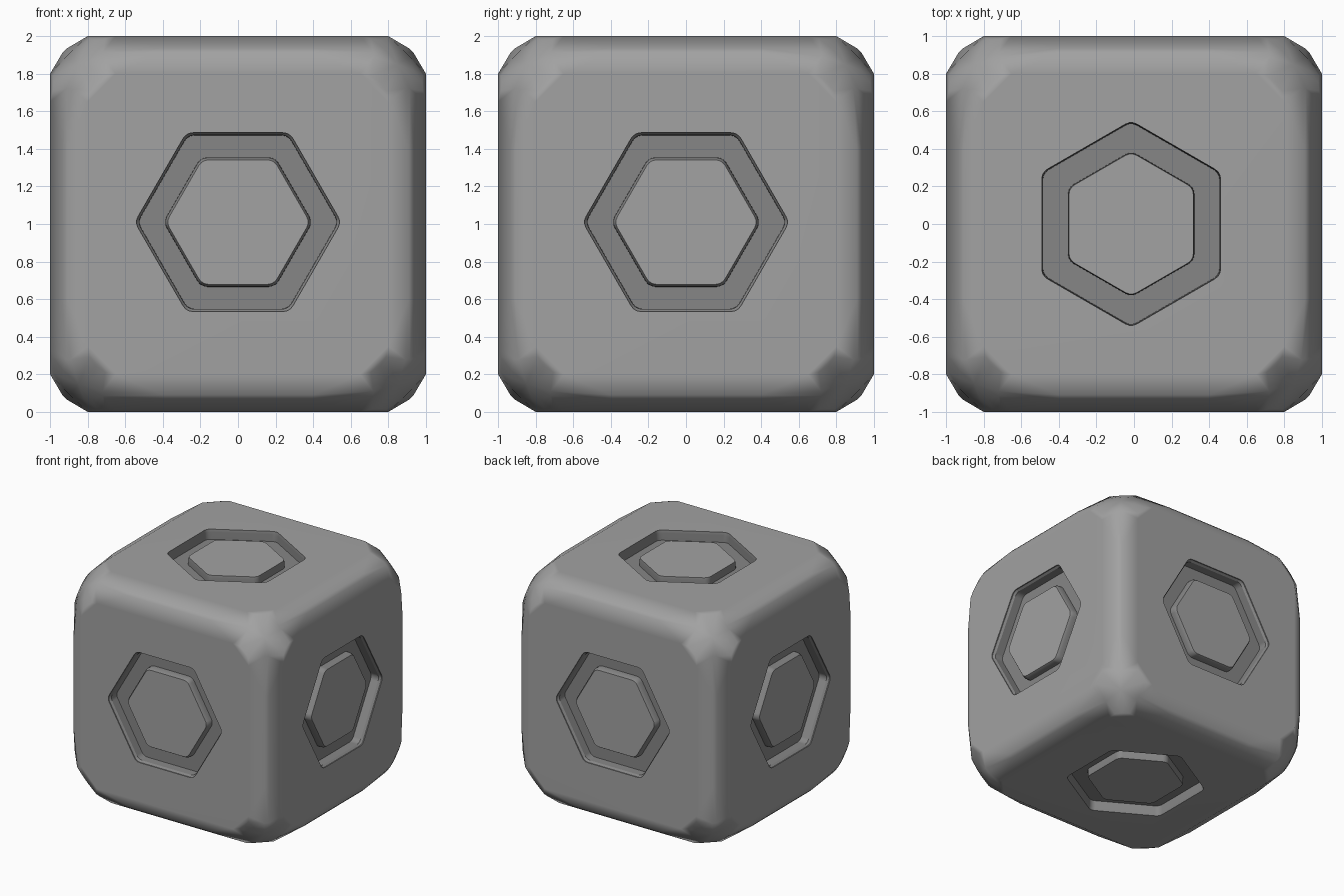
import bpy, bmesh
from math import pi, cos, sin, radians
from mathutils import Vector, Matrix

if "Cube" in bpy.data.objects:
    bpy.data.objects.remove(bpy.data.objects["Cube"])

# The six face frames: local z points out of the body
FACES = {
    "top": Matrix.Identity(3),
    "bottom": Matrix.Rotation(pi, 3, 'Y'),
}
for i, n in enumerate(("front", "right", "back", "left")):
    FACES[n] = Matrix.Rotation(i * pi / 2, 3, 'Z') @ Matrix.Rotation(pi / 2, 3, 'X')


def grey(name, v):
    mat = bpy.data.materials.new(name)
    mat.diffuse_color = (v, v, v, 1)
    mat.use_nodes = True
    mat.node_tree.nodes["Principled BSDF"].inputs["Base Color"].default_value = mat.diffuse_color
    return mat


SHELL, GROOVE = grey("shell_grey", 0.36), grey("groove_grey", 0.24)


def make_object(name, bm):
    bmesh.ops.recalc_face_normals(bm, faces=bm.faces)
    mesh = bpy.data.meshes.new(name)
    mesh.materials.append(SHELL)
    mesh.materials.append(GROOVE)
    bm.to_mesh(mesh)
    bm.free()
    ob = bpy.data.objects.new(name, mesh)
    bpy.context.collection.objects.link(ob)
    return ob


def hexagon(r, pointy_y, fillet):
    """Hexagon outline with small filleted corners."""
    pts = []
    start = pi / 2 if pointy_y else 0
    for k in range(6):
        a = start + k * pi / 3
        c = Vector((cos(a), sin(a))) * (r - fillet)
        for s in (-30, -10, 10, 30):
            b = a + radians(s)
            pts.append(c + Vector((cos(b), sin(b))) * fillet)
    return pts


# Rounded body: hull of six rounded-square panels, edge lines and corners
bm = bmesh.new()
for m in FACES.values():
    for q in range(4):
        for s in range(5):
            a = q * pi / 2 + s * pi / 8
            cx = 0.65 * (1 if q in (0, 3) else -1)
            cy = 0.65 * (1 if q in (0, 1) else -1)
            dip = 0.02 * sin(s * pi / 4)
            bm.verts.new(m @ Vector((cx + 0.15 * cos(a), cy + 0.15 * sin(a), 1 - dip)))
for axis in range(3):
    for sa in (-1, 1):
        for sb in (-1, 1):
            for t in (-0.72, -0.4, 0.4, 0.72):
                k = 0.02 if abs(t) > 0.5 else 0
                for u, v in ((0.935 - k, 0.91 - k), (0.91 - k, 0.935 - k)):
                    p = [0, 0, 0]
                    p[axis], p[(axis + 1) % 3], p[(axis + 2) % 3] = t, sa * u, sb * v
                    bm.verts.new(p)
for x in (-1, 1):
    for y in (-1, 1):
        for z in (-1, 1):
            for p in ((.85, .85, .85), (.93, .82, .78), (.78, .93, .82), (.82, .78, .93),
                      (.93, .78, .82), (.82, .93, .78), (.78, .82, .93)):
                bm.verts.new((x * p[0], y * p[1], z * p[2]))
res = bmesh.ops.convex_hull(bm, input=bm.verts)
junk = {g for g in res["geom_interior"] + res["geom_unused"] if isinstance(g, bmesh.types.BMVert)}
bmesh.ops.delete(bm, geom=list(junk), context='VERTS')
bmesh.ops.dissolve_limit(bm, angle_limit=0.002, verts=bm.verts, edges=bm.edges)
body = make_object("cube_body", bm)

# Hexagonal groove cutters, one per face, leaving a plug in the middle
bm = bmesh.new()
for name, m in FACES.items():
    flat = name in ("top", "bottom")
    plug = -0.022 if flat else -0.035
    c = Vector((-0.015, 0, 0)) if name == "top" else Vector((0.015, 0, 0)) if flat else Vector((0, 0.01, 0))
    lip = 0.005 if flat else 0.014
    floor = -0.085 if flat else -0.095
    profile = [(0.54, 0.06), (0.54, -0.008), (0.54 - lip, -0.025), (0.538 - lip, floor),
               (0.374 + lip, floor), (0.373 + lip, plug - 0.02), (0.373, plug)]
    rings = [[bm.verts.new(m @ (c + Vector((p.x, p.y, 1 + z)))) for p in hexagon(r, flat, 0.06)]
             for r, z in profile]
    for r0, r1 in zip(rings, rings[1:]):
        for i in range(len(r0)):
            j = (i + 1) % len(r0)
            bm.faces.new((r0[i], r0[j], r1[j], r1[i])).material_index = 1
    bm.faces.new(rings[0])
    bm.faces.new(rings[-1])
cutter = make_object("groove_cutter", bm)
cutter.hide_render = True

# Cut the grooves, then stand the body on the ground
mod = body.modifiers.new("grooves", 'BOOLEAN')
mod.operation = 'DIFFERENCE'
mod.solver = 'EXACT'
mod.object = cutter
bpy.context.view_layer.objects.active = body
body.select_set(True)
bpy.ops.object.modifier_apply(modifier=mod.name)
bpy.data.objects.remove(cutter)
body.data.transform(Matrix.Translation((0, 0, 1)))

# Smooth rounded edges while the big panels stay flat
bpy.ops.object.shade_smooth_by_angle(angle=radians(32))
wn = body.modifiers.new("flat_panels", 'WEIGHTED_NORMAL')
wn.keep_sharp = True
wn.weight = 80
